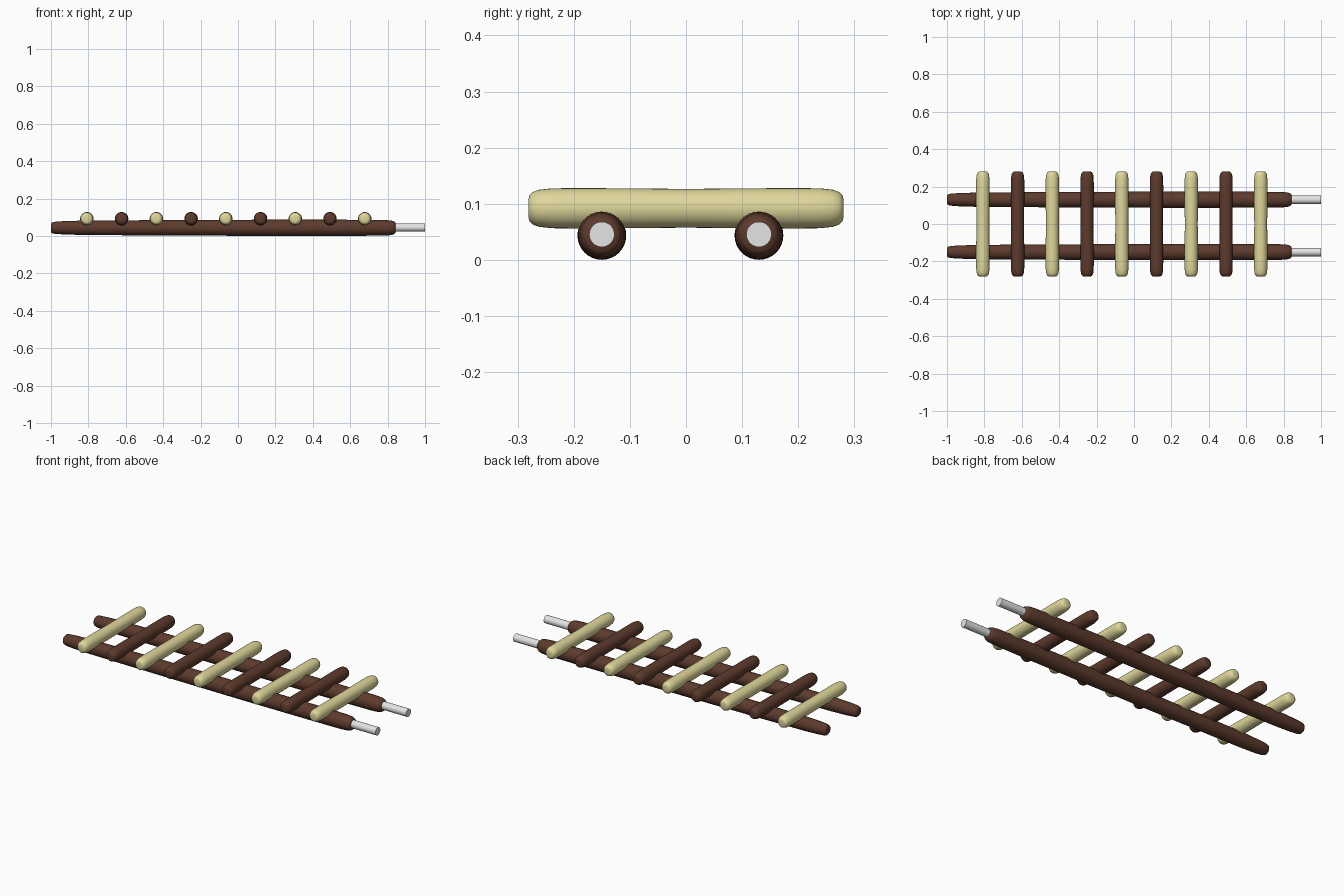
import bpy, bmesh, math
from mathutils import Matrix

if "Cube" in bpy.data.objects:
    bpy.data.objects.remove(bpy.data.objects["Cube"])


def material(name, rgb):
    m = bpy.data.materials.new(name)
    m.diffuse_color = (*rgb, 1)
    m.use_nodes = True
    m.node_tree.nodes["Principled BSDF"].inputs["Base Color"].default_value = m.diffuse_color
    return m


BROWN = material("dark brown wood", (0.11, 0.043, 0.026))
TAN = material("pale tan wood", (0.74, 0.68, 0.33))
GREY = material("light grey", (0.78, 0.78, 0.78))


def lathe(name, profile, axis, loc, mat, sides=32):
    """Closed log from (position, radius) pairs along the x or y axis."""
    bm = bmesh.new()
    rings = []
    for p, r in profile:
        rings.append([bm.verts.new((p, r * math.cos(2 * math.pi * i / sides),
                                    r * math.sin(2 * math.pi * i / sides)))
                      for i in range(sides)])
    for a, b in zip(rings, rings[1:]):
        for i in range(sides):
            j = (i + 1) % sides
            bm.faces.new((a[i], a[j], b[j], b[i]))
    bm.faces.new(rings[0])
    bm.faces.new(rings[-1])
    if axis == 'Y':
        bmesh.ops.transform(bm, matrix=Matrix.Rotation(math.pi / 2, 4, 'Z'), verts=bm.verts)
    bmesh.ops.recalc_face_normals(bm, faces=bm.faces)
    me = bpy.data.meshes.new(name)
    bm.to_mesh(me)
    bm.free()
    me.materials.append(mat)
    ob = bpy.data.objects.new(name, me)
    ob.location = loc
    bpy.context.collection.objects.link(ob)
    bpy.context.view_layer.objects.active = ob
    ob.select_set(True)
    bpy.ops.object.shade_smooth_by_angle(angle=math.radians(50))
    ob.select_set(False)
    return ob


# Long rails with a tapered left end, and a peg at the right end
rail = [(-1.0, 0.022), (-0.995, 0.028), (-0.98, 0.032), (-0.94, 0.035), (-0.85, 0.038),
        (-0.6, 0.040), (-0.2, 0.042), (0.2, 0.0435), (0.6, 0.043), (0.78, 0.042),
        (0.82, 0.039), (0.835, 0.034), (0.842, 0.028)]
peg = [(0.78, 0.0225), (1.0, 0.0225)]
for side, y in (("front", -0.15), ("back", 0.13)):
    lathe(f"{side}_rail", rail, 'X', (0, y, 0.0437), BROWN)
    lathe(f"{side}_peg", peg, 'X', (0, y, 0.0455), GREY)

# Cross rungs, alternating in colour
half = [(0.0, 0.0345), (0.1, 0.0355), (0.2, 0.036), (0.24, 0.0355), (0.262, 0.033),
        (0.273, 0.029), (0.279, 0.023), (0.281, 0.016)]
rung = [(-p, r) for p, r in reversed(half[1:])] + half
for i in range(9):
    lathe(f"rung_{i + 1}", rung, 'Y', (-0.808 + 0.1857 * i, 0, 0.092),
          BROWN if i % 2 else TAN)
